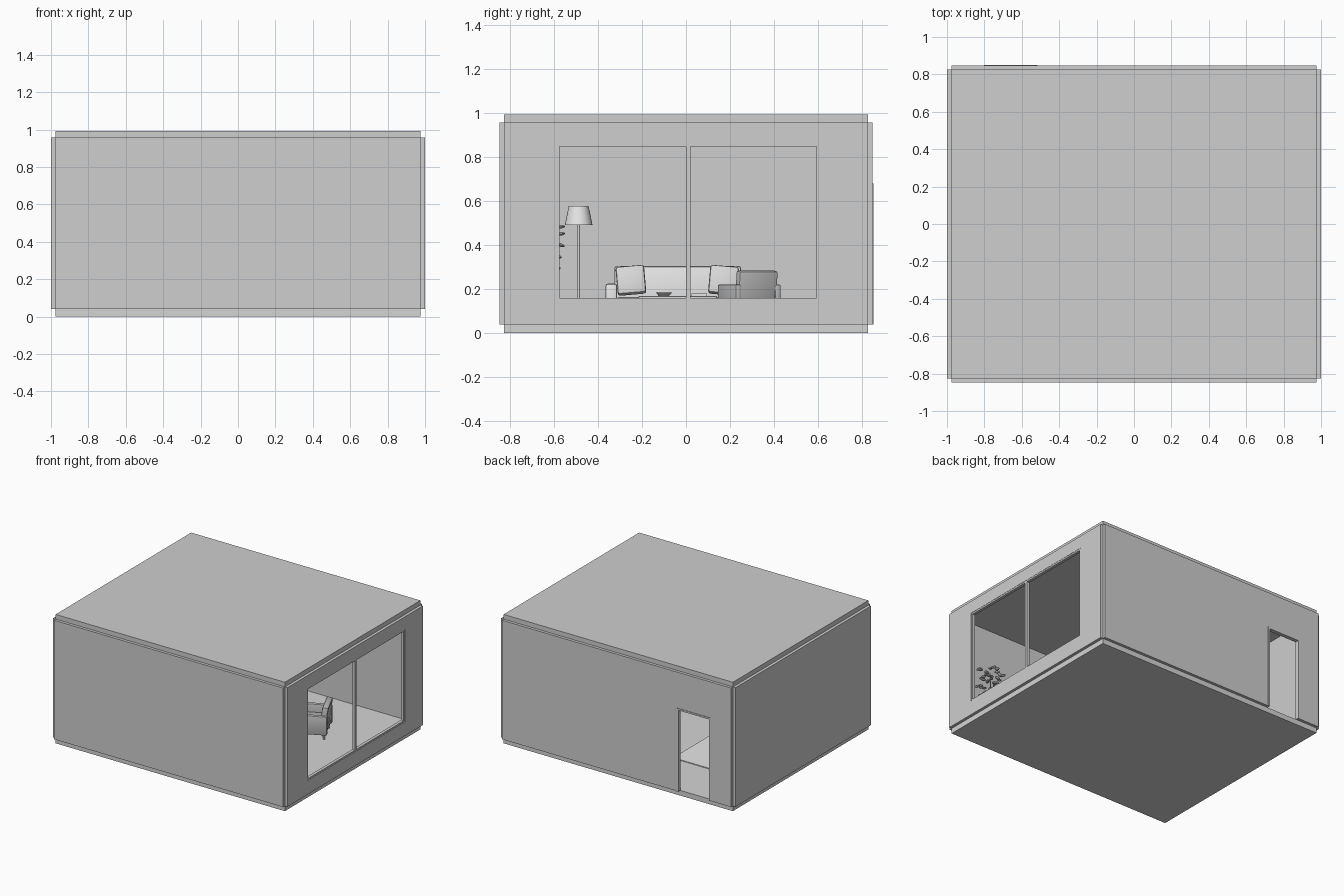
import bpy, bmesh, math, random
from mathutils import Vector, Matrix

if "Cube" in bpy.data.objects:
    bpy.data.objects.remove(bpy.data.objects["Cube"])

random.seed(4)


def mat(name, v):
    m = bpy.data.materials.new(name)
    m.diffuse_color = (v, v, v, 1)
    m.use_nodes = True
    m.node_tree.nodes["Principled BSDF"].inputs["Base Color"].default_value = m.diffuse_color
    return m


WALL = mat("wall grey", 0.62)
FLOOR = mat("floor grey", 0.66)
PALE = mat("pale fabric", 0.8)
CUSH = mat("cushion grey", 0.68)
CHAIR = mat("chair grey", 0.5)
DARK = mat("leaf grey", 0.4)


def finish(name, bm, m, smooth=False):
    me = bpy.data.meshes.new(name)
    bm.to_mesh(me)
    bm.free()
    o = bpy.data.objects.new(name, me)
    bpy.context.collection.objects.link(o)
    me.materials.append(m)
    if smooth:
        bpy.context.view_layer.objects.active = o
        o.select_set(True)
        bpy.ops.object.shade_smooth_by_angle(angle=math.radians(40))
        o.select_set(False)
    return o


def box(name, lo, hi, m, bevel=0.0, xf=None):
    """Box between two corners, optionally bevelled and transformed."""
    lo, hi = Vector(lo), Vector(hi)
    bm = bmesh.new()
    bmesh.ops.create_cube(bm, size=1)
    bmesh.ops.scale(bm, vec=hi - lo, verts=bm.verts)
    if bevel:
        bmesh.ops.bevel(bm, geom=bm.edges[:], offset=bevel, segments=2,
                        profile=0.5, affect='EDGES')
    bmesh.ops.translate(bm, vec=(lo + hi) / 2, verts=bm.verts)
    if xf:
        bmesh.ops.transform(bm, matrix=xf, verts=bm.verts)
    return finish(name, bm, m, bevel > 0)


def cone(name, c, r1, r2, z0, z1, m, caps=True, seg=24):
    bm = bmesh.new()
    bmesh.ops.create_cone(bm, cap_ends=caps, segments=seg, radius1=r1, radius2=r2, depth=z1 - z0)
    bmesh.ops.translate(bm, vec=(c[0], c[1], (z0 + z1) / 2), verts=bm.verts)
    return finish(name, bm, m, True)


def holed_wall(name, axis, at, span, zs, hole, m, t=0.022):
    """Wall plate with one rectangular opening: axis 0 is an x wall, 1 a y wall."""
    us = [span[0], hole[0], hole[1], span[1]]
    ws = sorted({zs[0], hole[2], hole[3], zs[1]})
    bm = bmesh.new()
    for i in range(3):
        for j in range(len(ws) - 1):
            if i == 1 and ws[j] >= hole[2] and ws[j + 1] <= hole[3]:
                continue
            quad = [(us[i], ws[j]), (us[i + 1], ws[j]), (us[i + 1], ws[j + 1]), (us[i], ws[j + 1])]
            bm.faces.new([bm.verts.new((at, u, w) if axis == 0 else (u, at, w)) for u, w in quad])
    bmesh.ops.remove_doubles(bm, verts=bm.verts, dist=1e-5)
    ext = bmesh.ops.extrude_face_region(bm, geom=bm.faces[:], use_keep_orig=True)
    moved = [g for g in ext["geom"] if isinstance(g, bmesh.types.BMVert)]
    bmesh.ops.translate(bm, vec=(t, 0, 0) if axis == 0 else (0, t, 0), verts=moved)
    bmesh.ops.recalc_face_normals(bm, faces=bm.faces)
    return finish(name, bm, m)


# Room shell
X, Y, Z0, Z1 = 0.977, 0.825, 0.04, 0.957
box("floor_slab", (-X, -Y, 0), (X, Y, Z0), FLOOR)
box("ceiling_slab", (-X, -Y, Z1), (X, Y, 0.993), WALL)
box("left_wall", (-1, -Y, Z0), (-X, Y, Z1), WALL)
box("front_wall", (-X, -0.847, Z0), (X, -Y, Z1), WALL)
WY0, WY1, WZ0, WZ1 = -0.585, 0.605, 0.148, 0.86
holed_wall("right_wall", 0, X, (-Y, Y), (Z0, Z1), (WY0, WY1, WZ0, WZ1), WALL)
DX0, DX1, DZ = -0.79, -0.53, 0.667
holed_wall("back_wall", 1, Y, (-X, X), (Z0, Z1), (DX0, DX1, Z0, DZ), WALL)

# Window frame and mullion
f = 0.012
for n, y0, y1, z0, z1 in [("bottom", WY0, WY1, WZ0, WZ0 + f), ("top", WY0, WY1, WZ1 - f, WZ1),
                          ("left", WY0, WY0 + f, WZ0 + f, WZ1 - f), ("right", WY1 - f, WY1, WZ0 + f, WZ1 - f),
                          ("mullion", 0.0, 0.02, WZ0 + f, WZ1 - f)]:
    box("window_" + n, (X - 0.003, y0, z0), (0.997, y1, z1), WALL)

# Door trim
for n, x0, x1, z0, z1 in [("left", DX0 - 0.013, DX0, Z0, DZ), ("right", DX1, DX1 + 0.013, Z0, DZ),
                          ("top", DX0 - 0.013, DX1 + 0.013, DZ, DZ + 0.013)]:
    box("door_trim_" + n, (x0, Y - 0.004, z0), (x1, 0.851, z1), WALL)

# Rug
box("rug", (-0.75, -0.5, Z0), (-0.185, 0.42, Z0 + 0.006), PALE)

# Sofa against the left wall, facing +x
S0, S1, SB, SF = -0.365, 0.29, -0.94, -0.66
box("sofa_base", (SB, S0 + 0.05, 0.07), (SF, S1 - 0.05, 0.115), PALE, 0.006)
box("sofa_back", (SB, S0 + 0.04, 0.08), (SB + 0.07, S1 - 0.04, 0.305), PALE, 0.012)
for i, (a, b) in enumerate([(S0, S0 + 0.052), (S1 - 0.052, S1)]):
    box(f"sofa_arm_{i}", (SB, a, 0.065), (SF + 0.005, b, 0.225), PALE, 0.01)
w = (S1 - S0 - 0.104) / 2
for i in range(2):
    a = S0 + 0.052 + i * w
    box(f"sofa_seat_{i}", (SB + 0.06, a, 0.115), (SF, a + w, 0.165), PALE, 0.012)
for i, (y, tilt) in enumerate([(-0.25, 5), (0.17, -5)]):
    xf = (Matrix.Translation((-0.835, y, 0.24)) @ Matrix.Rotation(math.radians(tilt), 4, 'X')
          @ Matrix.Rotation(math.radians(-14), 4, 'Y'))
    box(f"sofa_cushion_{i}", (-0.022, -0.065, -0.065), (0.022, 0.065, 0.065), CUSH, 0.012, xf)
for i, x in enumerate((SB + 0.03, SF - 0.03)):
    for j, y in enumerate((S0 + 0.03, S1 - 0.03)):
        cone(f"sofa_leg_{i}{j}", (x, y), 0.009, 0.012, Z0, 0.07, CHAIR, seg=12)

# Coffee table with bowl and book
box("table_top", (-0.56, -0.215, 0.153), (-0.38, 0.14, 0.168), CUSH, 0.003)
for i, x in enumerate((-0.54, -0.40)):
    for j, y in enumerate((-0.195, 0.12)):
        box(f"table_leg_{i}{j}", (x - 0.008, y - 0.008, Z0), (x + 0.008, y + 0.008, 0.153), CUSH)
cone("bowl", (-0.47, -0.1), 0.022, 0.038, 0.168, 0.185, CHAIR)
box("book", (-0.51, 0.025, 0.168), (-0.44, 0.095, 0.18), PALE)

# Armchair, turned towards the sofa: local +x is forward, rear right corner at origin
ang = math.radians(180 + 25)
xf = Matrix.Translation((0.60, 0.225, 0)) @ Matrix.Rotation(ang, 4, 'Z')
W, D = 0.23, 0.2
box("armchair_base", (0.01, -W + 0.03, 0.08), (D, -0.03, 0.12), CHAIR, 0.006, xf)
box("armchair_seat", (0.04, -W + 0.032, 0.12), (D, -0.032, 0.165), CHAIR, 0.012, xf)
lean = xf @ Matrix.Translation((0.02, 0, 0.08)) @ Matrix.Rotation(math.radians(-8), 4, 'Y')
box("armchair_back", (0, -W + 0.018, 0), (0.045, -0.018, 0.203), CHAIR, 0.012, lean)
for i, (a, b) in enumerate([(-W, -W + 0.032), (-0.032, 0)]):
    box(f"armchair_arm_{i}", (0, a, 0.075), (D, b, 0.222), CHAIR, 0.01, xf)
for x in (0.025, D - 0.025):
    for y in (-0.025, -W + 0.025):
        p = xf @ Vector((x, y, 0))
        cone("armchair_leg", p, 0.007, 0.011, Z0, 0.08, CHAIR, seg=12)

# Floor lamp
L = (-0.8, -0.487)
cone("lamp_base", L, 0.06, 0.055, Z0, 0.053, CUSH)
cone("lamp_pole", L, 0.006, 0.006, 0.05, 0.52, CUSH, seg=12)
cone("lamp_shade", L, 0.063, 0.045, 0.49, 0.577, PALE, caps=False)

# Potted plant in the front right corner
P = Vector((0.76, -0.66, 0))
cone("plant_pot", P, 0.045, 0.062, Z0, 0.15, CUSH)
cone("plant_stem", P, 0.007, 0.004, 0.14, 0.48, DARK, seg=8)
bm = bmesh.new()
for i in range(42):
    a = i * 2.4
    z = 0.28 + 0.26 * i / 41
    r = random.uniform(0.03, 0.1)
    m = (Matrix.Translation((P.x + r * math.cos(a), P.y + r * math.sin(a), z))
         @ Matrix.Rotation(a, 4, 'Z') @ Matrix.Rotation(random.uniform(-0.2, 0.5), 4, 'Y')
         @ Matrix.Diagonal((0.02, 0.014, 0.008, 1)))
    bmesh.ops.create_uvsphere(bm, u_segments=10, v_segments=6, radius=1, matrix=m)
finish("plant_leaves", bm, DARK, True)
